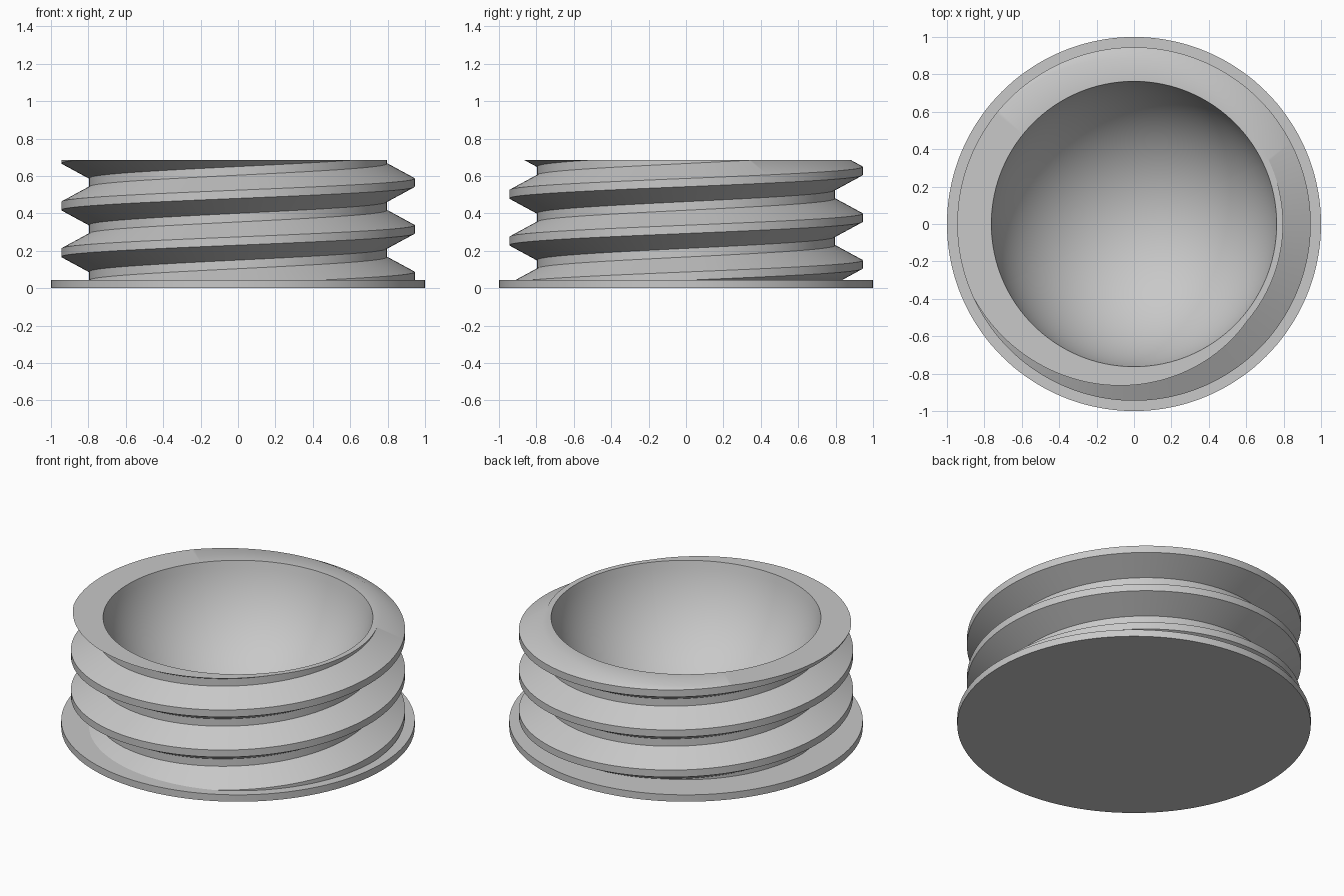
import bpy, bmesh, math
from mathutils import Vector

cube = bpy.data.objects.get("Cube")
if cube:
    bpy.data.objects.remove(cube, do_unlink=True)

SEGMENTS = 144
PITCH = 0.25
ROOT, CREST = 0.797, 0.945
TOP, PLATE = 0.685, 0.043
RIM = 0.763
BOWL_CENTRE = 0.825
BOWL_RINGS = 24

grey = bpy.data.materials.new("plain grey")
grey.use_nodes = True
colour = (0.58, 0.58, 0.58, 1)
grey.diffuse_color = colour
grey.node_tree.nodes["Principled BSDF"].inputs["Base Color"].default_value = colour


def finish(bm, name):
    bmesh.ops.recalc_face_normals(bm, faces=bm.faces)
    mesh = bpy.data.meshes.new(name)
    bm.to_mesh(mesh)
    bm.free()
    mesh.materials.append(grey)
    obj = bpy.data.objects.new(name, mesh)
    bpy.context.collection.objects.link(obj)
    bpy.ops.object.select_all(action="DESELECT")
    obj.select_set(True)
    bpy.context.view_layer.objects.active = obj
    bpy.ops.object.shade_smooth_by_angle(angle=math.radians(30))
    return obj


# Base plate
bm = bmesh.new()
bmesh.ops.create_cone(bm, cap_ends=True, segments=SEGMENTS, radius1=1, radius2=1, depth=PLATE)
bmesh.ops.translate(bm, verts=bm.verts, vec=(0, 0, PLATE / 2))
finish(bm, "base_plate")

# Helical thread: one tooth profile (radius, height) climbing one pitch per turn
tooth = [(CREST, -0.022), (CREST, 0.022), (ROOT, 0.102), (ROOT, 0.148)]
bm = bmesh.new()
columns = []
for i in range(SEGMENTS):
    turn = i / SEGMENTS
    a = turn * math.tau
    columns.append([
        bm.verts.new((r * math.cos(a), r * math.sin(a), 0.065 + h + (t + turn) * PITCH))
        for t in range(-3, 6) for r, h in tooth])
for i in range(SEGMENTS):
    here = columns[i]
    # the last column joins the first one a whole tooth higher
    after = columns[i + 1] if i + 1 < SEGMENTS else columns[0][len(tooth):]
    for j in range(min(len(here), len(after)) - 1):
        bm.faces.new((here[j], after[j], after[j + 1], here[j + 1]))

# Cut the thread flat at both ends
for z, side in ((TOP, 1), (PLATE / 2, -1)):
    bmesh.ops.bisect_plane(bm, geom=bm.verts[:] + bm.edges[:] + bm.faces[:],
                           plane_co=(0, 0, z), plane_no=(0, 0, side), clear_outer=True)


def open_edges(high):
    return [e for e in bm.edges if e.is_boundary
            and (sum(v.co.z for v in e.verts) / 2 > TOP / 2) == high]


bmesh.ops.holes_fill(bm, edges=open_edges(False))

# Flat top, then the round bowl, drawn inward from the cut edge
radius = math.hypot(RIM, BOWL_CENTRE - TOP)
start = math.asin(RIM / radius)
edges = open_edges(True)
for k in range(BOWL_RINGS):
    a = start * (1 - k / BOWL_RINGS)
    made = bmesh.ops.extrude_edge_only(bm, edges=edges)["geom"]
    ring = [v for v in made if isinstance(v, bmesh.types.BMVert)]
    edges = [e for e in made if isinstance(e, bmesh.types.BMEdge)
             and all(v in set(ring) for v in e.verts)]
    for v in ring:
        flat = Vector((v.co.x, v.co.y, 0)).normalized() * radius * math.sin(a)
        v.co = flat + Vector((0, 0, BOWL_CENTRE - radius * math.cos(a)))
made = bmesh.ops.extrude_edge_only(bm, edges=edges)["geom"]
ring = [v for v in made if isinstance(v, bmesh.types.BMVert)]
bmesh.ops.pointmerge(bm, verts=ring, merge_co=(0, 0, BOWL_CENTRE - radius))
finish(bm, "threaded_bowl")
